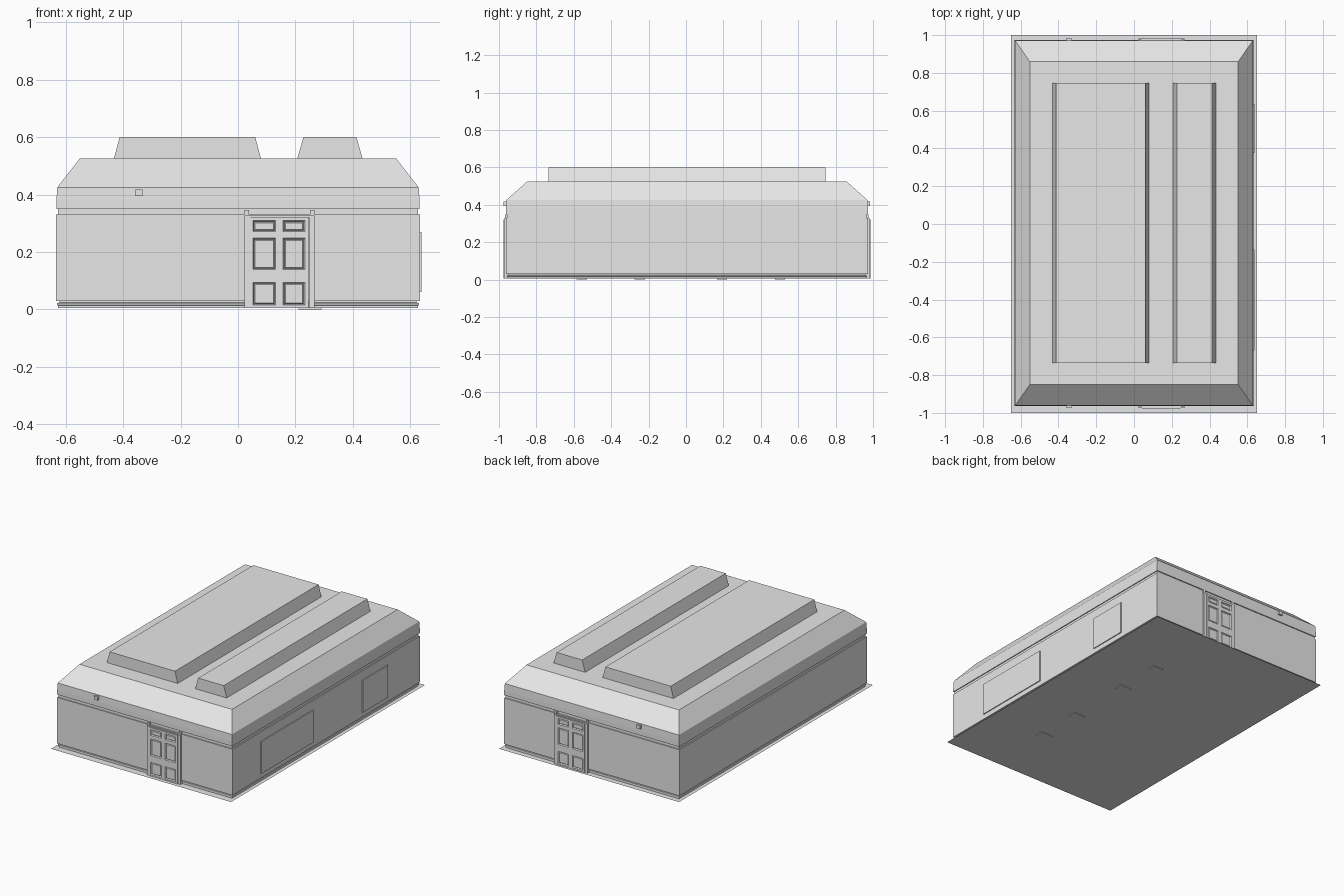
import bpy, bmesh

old = bpy.data.objects.get("Cube")
if old:
    bpy.data.objects.remove(old, do_unlink=True)

grey = bpy.data.materials.new("light_grey")
grey.use_nodes = True
grey.diffuse_color = (0.8, 0.8, 0.8, 1)
grey.node_tree.nodes["Principled BSDF"].inputs["Base Color"].default_value = (0.8, 0.8, 0.8, 1)

MID_Y = 0.005   # the building sits slightly behind the middle of its plot
WALL_Y = 0.967
WALL_X = 0.633


def finish(name, bm, mirror=False, y=MID_Y):
    bmesh.ops.recalc_face_normals(bm, faces=bm.faces)
    mesh = bpy.data.meshes.new(name)
    bm.to_mesh(mesh)
    bm.free()
    mesh.materials.append(grey)
    obj = bpy.data.objects.new(name, mesh)
    obj.location.y = y
    bpy.context.collection.objects.link(obj)
    if mirror:
        mod = obj.modifiers.new("front_and_back", "MIRROR")
        mod.use_axis = (False, True, False)
        mod.use_mirror_merge = False
    return obj


def loft(name, rings, x=0):
    """Stack rectangles given as (half width, half length, height)."""
    bm = bmesh.new()
    loops = []
    for hx, hy, z in rings:
        loops.append([bm.verts.new((x + sx * hx, sy * hy, z))
                      for sx, sy in ((-1, -1), (1, -1), (1, 1), (-1, 1))])
    for a, b in zip(loops, loops[1:]):
        for i in range(4):
            j = (i + 1) % 4
            bm.faces.new((a[i], a[j], b[j], b[i]))
    bm.faces.new(loops[0])
    bm.faces.new(loops[-1])
    return finish(name, bm)


def box(name, xs, ys, zs, mirror=False):
    bm = bmesh.new()
    bmesh.ops.create_cube(bm, size=1)
    for v in bm.verts:
        v.co = [r[0] if c < 0 else r[1] for c, r in zip(v.co, (xs, ys, zs))]
    return finish(name, bm, mirror)


# Thin ground sheet
bm = bmesh.new()
bmesh.ops.create_grid(bm, x_segments=1, y_segments=1, size=1)
for v in bm.verts:
    v.co.x *= 0.65
    v.co.z = 0.004
finish("ground_sheet", bm, y=0)

# Small feet under the sheet
for i, y in enumerate((-0.56, -0.25, 0.19, 0.5)):
    box(f"foot_{i + 1}", (0.21, 0.29), (y - 0.03, y + 0.025), (0, 0.006))

# Plinth, walls and roof
loft("plinth", [(0.626, 0.96, 0.005), (0.626, 0.96, 0.014), (0.63, 0.964, 0.016),
                (0.63, 0.964, 0.022), (0.622, 0.956, 0.024), (0.622, 0.956, 0.03)])
loft("walls", [(WALL_X, WALL_Y, 0.029), (WALL_X, WALL_Y, 0.33)])
loft("eaves_groove", [(0.626, 0.961, 0.33), (0.626, 0.961, 0.35)])
loft("roof", [(0.632, 0.968, 0.349), (0.632, 0.968, 0.38),
              (0.629, 0.966, 0.425), (0.551, 0.854, 0.525)])
loft("wide_roof_ridge", [(0.256, 0.741, 0.524), (0.236, 0.741, 0.6)], x=-0.176)
loft("narrow_roof_ridge", [(0.114, 0.741, 0.524), (0.092, 0.741, 0.6)], x=0.32)

# Side panels
for name, ys in (("front_side_panel", (-0.675, -0.14)), ("rear_side_panel", (0.37, 0.63))):
    box(name, (0.62, 0.639), ys, (0.06, 0.27))

# Panelled doors, front and back
bm = bmesh.new()
cols = (0.042, 0.052, 0.131, 0.157, 0.233, 0.245)
rows = (0.005, 0.015, 0.094, 0.113, 0.139, 0.248, 0.271, 0.309, 0.322)
face_y = -WALL_Y - 0.014
grid = [[bm.verts.new((x, face_y, z)) for x in cols] for z in rows]
panels = []
for r in range(len(rows) - 1):
    for c in range(len(cols) - 1):
        f = bm.faces.new((grid[r][c], grid[r][c + 1], grid[r + 1][c + 1], grid[r + 1][c]))
        if c in (1, 3) and r in (1, 4, 6):
            panels.append(f)
rim = [e for e in bm.edges if e.is_boundary]
sides = bmesh.ops.extrude_edge_only(bm, edges=rim)["geom"]
for v in sides:
    if isinstance(v, bmesh.types.BMVert):
        v.co.y = -WALL_Y + 0.002
for thickness, depth in ((0.006, -0.007), (0.005, 0.004)):
    bmesh.ops.inset_individual(bm, faces=panels, thickness=thickness, depth=depth)
finish("doors", bm, mirror=True)

# Door frames with corner blocks
for name, x in (("right", 0.023), ("left", 0.247)):
    box(f"{name}_door_post", (x, x + 0.02), (-WALL_Y - 0.011, -0.95), (0.005, 0.327), True)
    bx = 0.023 if name == "right" else 0.25
    box(f"{name}_corner_block", (bx, bx + 0.016), (-WALL_Y - 0.005, -0.95), (0.33, 0.347), True)
box("door_head", (0.04, 0.25), (-WALL_Y - 0.008, -0.95), (0.32, 0.327), True)

# Small lamps on the roof band
box("lamp", (-0.358, -0.332), (-0.98, -0.95), (0.395, 0.418), True)
